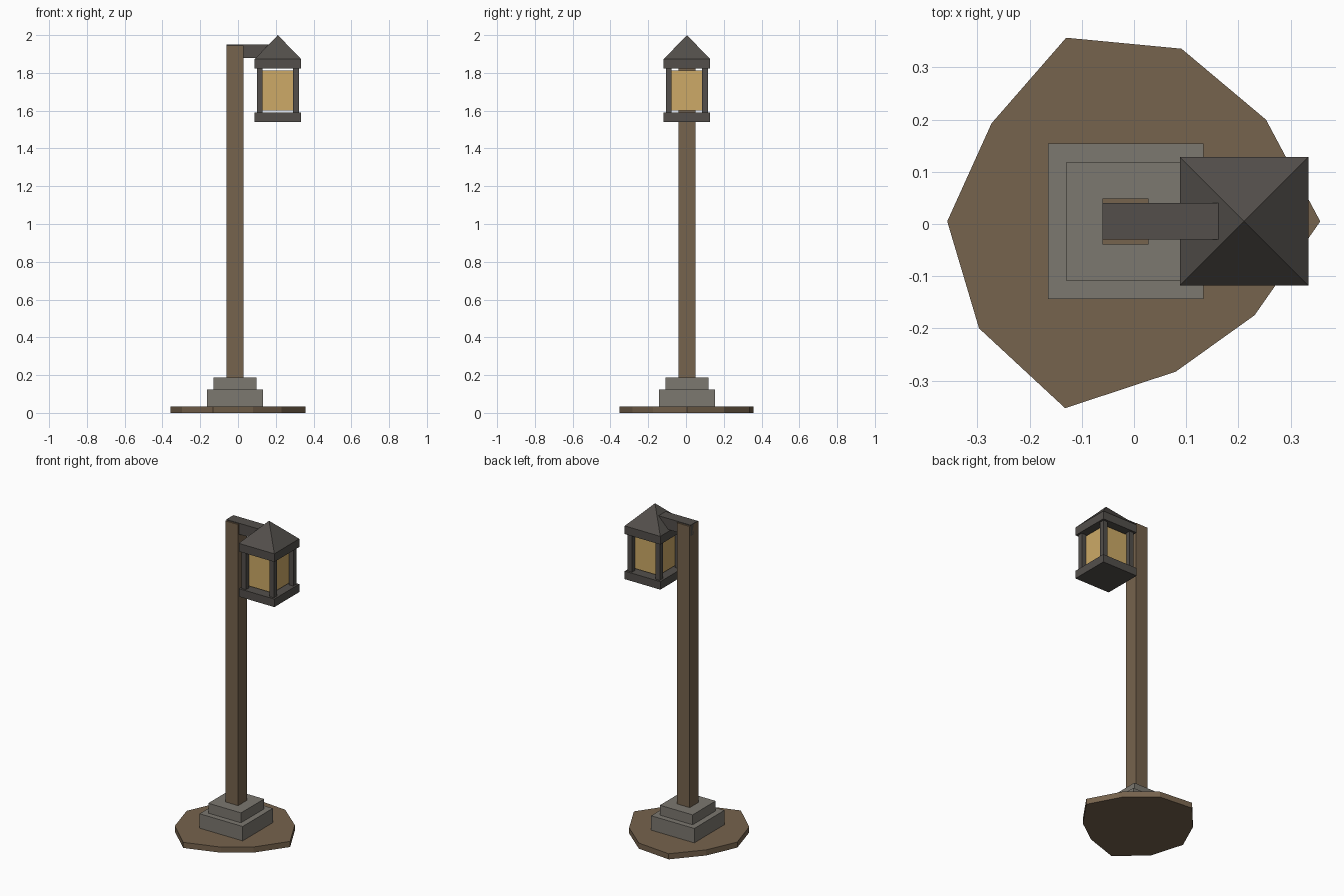
import bpy
import bmesh

default = bpy.data.objects.get("Cube")
if default:
    bpy.data.objects.remove(default, do_unlink=True)


def material(name, srgb):
    """Flat material from 0-255 display values, stored as linear."""
    lin = [((c / 255 + 0.055) / 1.055) ** 2.4 for c in srgb]
    mat = bpy.data.materials.new(name)
    mat.use_nodes = True
    mat.diffuse_color = (*lin, 1)
    mat.node_tree.nodes["Principled BSDF"].inputs["Base Color"].default_value = (*lin, 1)
    return mat


wood = material("brown wood", (118, 99, 77))
stone = material("grey stone", (124, 120, 112))
iron = material("dark iron", (83, 79, 75))
glass = material("amber glass", (205, 170, 103))


def finish(name, bm, mat):
    bmesh.ops.recalc_face_normals(bm, faces=bm.faces)
    mesh = bpy.data.meshes.new(name)
    bm.to_mesh(mesh)
    bm.free()
    mesh.materials.append(mat)
    obj = bpy.data.objects.new(name, mesh)
    bpy.context.collection.objects.link(obj)
    return obj


def prism(name, outline, z0, z1, mat):
    """Straight extrusion of an outline."""
    bm = bmesh.new()
    base = bm.faces.new([bm.verts.new((x, y, z0)) for x, y in outline])
    top = bmesh.ops.extrude_face_region(bm, geom=[base], use_keep_orig=True)["geom"]
    moved = [g for g in top if isinstance(g, bmesh.types.BMVert)]
    bmesh.ops.translate(bm, verts=moved, vec=(0, 0, z1 - z0))
    return finish(name, bm, mat)


def block(name, cx, cy, hx, hy, z0, z1, mat):
    """Box from its centre, half widths and height range."""
    corners = [(cx + sx * hx, cy + sy * hy) for sx, sy in ((-1, -1), (1, -1), (1, 1), (-1, 1))]
    return prism(name, corners, z0, z1, mat)


# Irregular ground patch
ground = [(-0.358, 0.005), (-0.297, -0.2), (-0.132, -0.353), (0.08, -0.283),
          (0.231, -0.175), (0.357, 0.005), (0.253, 0.2), (0.091, 0.336),
          (-0.13, 0.357), (-0.273, 0.193)]
prism("ground_patch", ground, 0, 0.035, wood)

# Stepped footing, post and arm
PX, CY = -0.016, 0.005
block("lower_footing", PX, CY, 0.149, 0.149, 0.002, 0.125, stone)
block("upper_footing", PX, CY, 0.113, 0.114, 0.125, 0.187, stone)
block("post", PX, CY, 0.044, 0.044, 0.187, 1.944, wood)
block("arm", 0.051, CY, 0.111, 0.035, 1.88, 1.949, iron)

# Lantern frame and glass
LX = 0.211
block("lantern_base", LX, CY, 0.123, 0.123, 1.54, 1.59, iron)
block("lantern_eave", LX, CY, 0.123, 0.123, 1.822, 1.873, iron)
for side, sx in (("right", -1), ("left", 1)):
    for end, sy in (("front", -1), ("back", 1)):
        block(f"lantern_bar_{end}_{side}", LX + sx * 0.096, CY + sy * 0.096,
              0.015, 0.015, 1.59, 1.822, iron)
block("lantern_glass", LX, CY, 0.082, 0.082, 1.602, 1.813, glass)

# Pyramid roof: collapse the top of a block to a point
bm = bmesh.new()
bmesh.ops.create_cube(bm, size=1)
for v in bm.verts:
    high = v.co.z > 0
    spread = 0 if high else 0.246
    v.co = (LX + v.co.x * spread, CY + v.co.y * spread, 2.0 if high else 1.873)
bmesh.ops.remove_doubles(bm, verts=bm.verts, dist=0.0001)
finish("lantern_roof", bm, iron)
